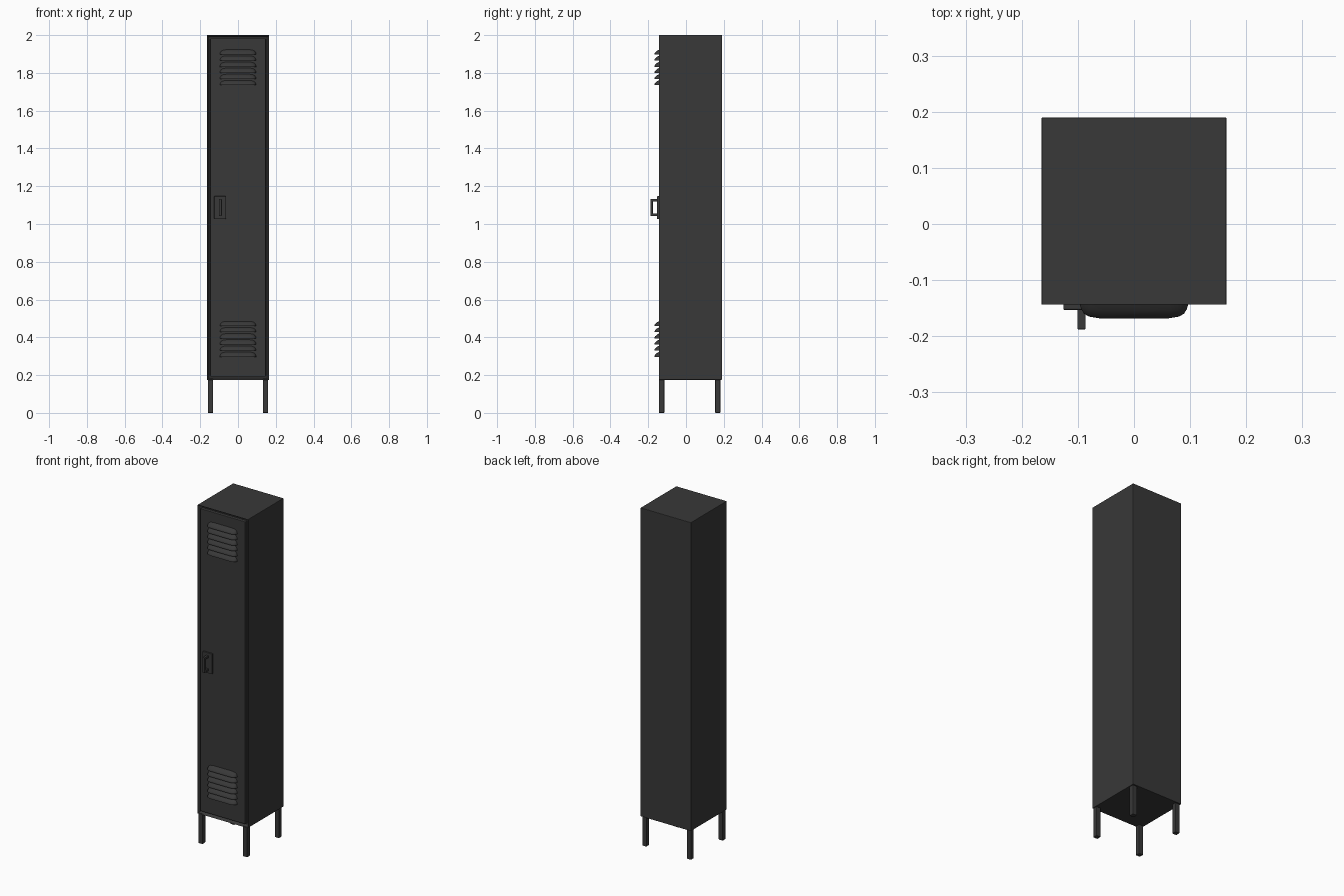
import bpy, bmesh, math

if "Cube" in bpy.data.objects:
    bpy.data.objects.remove(bpy.data.objects["Cube"])

FRONT, BACK, HALF = -0.145, 0.19, 0.165
BOTTOM, TOP = 0.175, 2.0


def make_object(name, bm):
    bmesh.ops.recalc_face_normals(bm, faces=bm.faces)
    mesh = bpy.data.meshes.new(name)
    bm.to_mesh(mesh)
    bm.free()
    obj = bpy.data.objects.new(name, mesh)
    bpy.context.collection.objects.link(obj)
    mat = bpy.data.materials.get("dark_paint")
    if not mat:
        mat = bpy.data.materials.new("dark_paint")
        mat.diffuse_color = (0.04, 0.04, 0.04, 1)
        mat.use_nodes = True
        mat.node_tree.nodes["Principled BSDF"].inputs["Base Color"].default_value = mat.diffuse_color
    mesh.materials.append(mat)
    return obj


def add_bevel(obj, width, segments=2):
    mod = obj.modifiers.new("bevel", 'BEVEL')
    mod.width, mod.segments, mod.limit_method = width, segments, 'ANGLE'
    return obj


def box_bm(x0, x1, y0, y1, z0, z1):
    bm = bmesh.new()
    bmesh.ops.create_cube(bm, size=1)
    for v in bm.verts:
        v.co = (x1 if v.co.x > 0 else x0, y1 if v.co.y > 0 else y0, z1 if v.co.z > 0 else z0)
    return bm


def box(name, *size, bevel=0.002):
    return add_bevel(make_object(name, box_bm(*size)), bevel)


# Cabinet shell with a recessed front opening
bm = box_bm(-HALF, HALF, FRONT, BACK, BOTTOM, TOP)
bm.normal_update()
front = [f for f in bm.faces if f.normal.y < -0.5]
bmesh.ops.inset_region(bm, faces=front, thickness=0.014)
bmesh.ops.translate(bm, verts=front[0].verts, vec=(0, 0.02, 0))
add_bevel(make_object("cabinet", bm), 0.0025)

# Door, separated from the frame by a narrow gap
box("door", -0.147, 0.147, FRONT + 0.002, FRONT + 0.025, BOTTOM + 0.018, TOP - 0.018, bevel=0.003)


# Pressed louvre: rounded scoop, deepest in the middle, with a sloping hood
def louvre(name, z):
    outline = [(0.097, 0.0), (0.094, 0.010), (0.089, 0.018), (0.080, 0.023), (0.062, 0.026)]
    outline = [(-x, d) for x, d in outline] + outline[::-1]
    y0 = FRONT + 0.003
    bm = bmesh.new()
    rings = []
    for x, d in outline:
        t = d / 0.026
        pts = [(0, 0.026 * t), (0.45, 0.020 * t), (0.85, 0.010 * t), (1, 0.003 * t),
               (1, 0.0), (0.85, 0.0), (0, 0.012 * t)]
        rings.append([bm.verts.new((x, y0 - d * a, z + h)) for a, h in pts])
    for a, b in zip(rings, rings[1:]):
        for i in range(len(a)):
            j = (i + 1) % len(a)
            bm.faces.new((a[i], a[j], b[j], b[i]))
    bmesh.ops.remove_doubles(bm, verts=bm.verts, dist=0.0001)
    obj = make_object(name, bm)
    for p in obj.data.polygons:
        p.use_smooth = True
    obj.data.set_sharp_from_angle(angle=math.radians(35))


for label, z in (("lower", 0.297), ("upper", 1.735)):
    for i in range(6):
        louvre(f"{label}_louvre_{i + 1}", z + i * 0.0325)

# Latch plate and squared pull handle
box("latch_plate", -0.126, -0.064, FRONT - 0.008, FRONT + 0.004, 1.027, 1.147)
profile = [(0, 1.042), (-0.045, 1.042), (-0.045, 1.132), (0, 1.132),
           (0, 1.119), (-0.033, 1.119), (-0.033, 1.055), (0, 1.055)]
bm = bmesh.new()
face = bm.faces.new([bm.verts.new((-0.101, FRONT + y + 0.002, z)) for y, z in profile])
ext = bmesh.ops.extrude_face_region(bm, geom=[face])
bmesh.ops.translate(bm, verts=[g for g in ext["geom"] if isinstance(g, bmesh.types.BMVert)],
                    vec=(0.015, 0, 0))
add_bevel(make_object("pull_handle", bm), 0.002)

# Four square legs
for side, sx in (("left", -1), ("right", 1)):
    for end, y in (("front", -0.129), ("back", 0.168)):
        x = sx * 0.146
        box(f"{end}_{side}_leg", x - 0.014, x + 0.014, y - 0.014, y + 0.014, 0, BOTTOM + 0.005,
            bevel=0.003)
